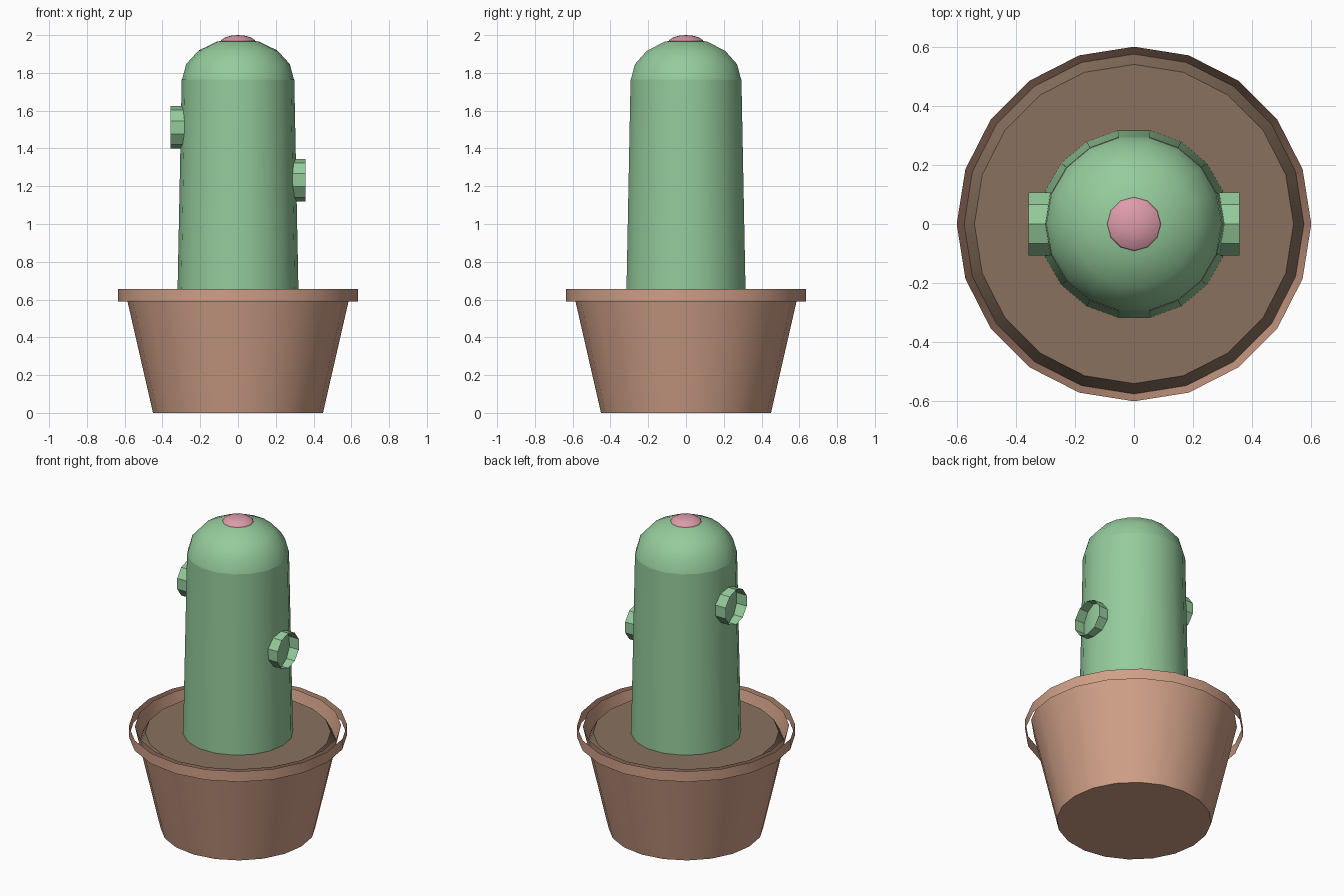
import bpy, bmesh, math
from mathutils import Matrix

cube = bpy.data.objects.get("Cube")
if cube:
    bpy.data.objects.remove(cube, do_unlink=True)


def material(name, rgb):
    m = bpy.data.materials.new(name)
    m.use_nodes = True
    m.diffuse_color = (*rgb, 1)
    bsdf = next(n for n in m.node_tree.nodes if n.type == 'BSDF_PRINCIPLED')
    bsdf.inputs["Base Color"].default_value = (*rgb, 1)
    return m


TERRACOTTA = material("terracotta", (0.63, 0.35, 0.245))
SOIL = material("soil brown", (0.25, 0.165, 0.113))
GREEN = material("cactus green", (0.30, 0.60, 0.33))
PINK = material("flower pink", (0.72, 0.33, 0.40))


def lathe(name, profile, sides, mat, smooth=True, cap_bottom=False,
          cap_top=False, matrix=None):
    """Turn (radius, height) points around z; radius 0 makes a pole."""
    bm = bmesh.new()
    rings = []
    for r, z in profile:
        if r == 0:
            rings.append([bm.verts.new((0, 0, z))])
        else:
            rings.append([bm.verts.new((r * math.cos(a), r * math.sin(a), z))
                          for a in (2 * math.pi * i / sides for i in range(sides))])
    for low, high in zip(rings, rings[1:]):
        for i in range(sides):
            j = (i + 1) % sides
            if len(high) == 1:
                bm.faces.new((low[i], low[j], high[0]))
            else:
                bm.faces.new((low[i], low[j], high[j], high[i]))
    if cap_bottom:
        bm.faces.new(rings[0][::-1])
    if cap_top:
        bm.faces.new(rings[-1])
    if matrix:
        bm.transform(matrix)
    mesh = bpy.data.meshes.new(name)
    bm.to_mesh(mesh)
    bm.free()
    mesh.materials.append(mat)
    obj = bpy.data.objects.new(name, mesh)
    bpy.context.collection.objects.link(obj)
    if smooth:
        bpy.ops.object.select_all(action='DESELECT')
        obj.select_set(True)
        bpy.context.view_layer.objects.active = obj
        bpy.ops.object.shade_smooth_by_angle(angle=math.radians(30))
    return obj


def dome(radius, base, height, steps):
    """Quarter-ellipse profile ending in a pole."""
    angles = [math.pi / 2 * i / steps for i in range(steps)]
    return [(radius * math.cos(a), base + height * math.sin(a))
            for a in angles] + [(0, base + height)]


# Flared open pot, thin loose rim band and the soil inside
lathe("pot", [(0.45, 0), (0.60, 0.655)], 20, TERRACOTTA, cap_bottom=True)
lathe("pot_rim", [(0.635, 0.59), (0.635, 0.657)], 20, TERRACOTTA)
lathe("soil", [(0.575, 0.547), (0.54, 0.615)], 20, SOIL, cap_top=True)

# Tapered trunk with a rounded top
lathe("cactus_trunk", [(0.322, 0.55), (0.298, 1.765)], 18, GREEN)
lathe("cactus_top", dome(0.297, 1.762, 0.22, 4), 18, GREEN)

# Short open stubs on each side
for name, side, z in (("left_stub", 1, 1.232), ("right_stub", -1, 1.512)):
    place = Matrix.Translation((0, 0, z)) @ Matrix.Rotation(side * math.pi / 2, 4, 'Y')
    lathe(name, [(0.112, 0.24), (0.112, 0.357)], 10, GREEN, smooth=False, matrix=place)

# Flower bud on the crown
lathe("flower", dome(0.095, 1.96, 0.04, 4), 12, PINK)
